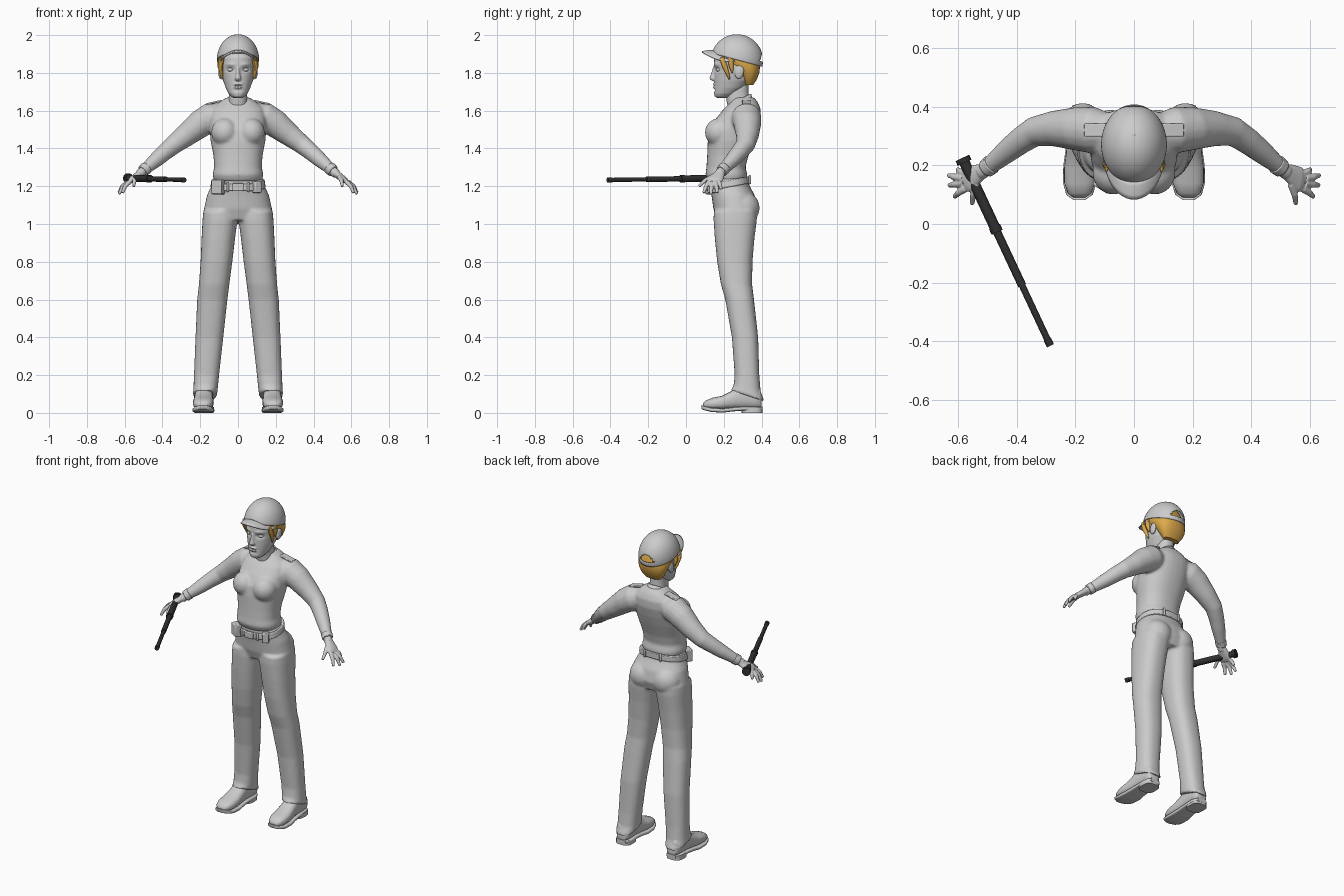
import bpy, bmesh, math
from mathutils import Vector, Matrix

if "Cube" in bpy.data.objects:
    bpy.data.objects.remove(bpy.data.objects["Cube"])


def material(name, rgb):
    m = bpy.data.materials.new(name)
    m.diffuse_color = (*rgb, 1)
    m.use_nodes = True
    m.node_tree.nodes["Principled BSDF"].inputs["Base Color"].default_value = m.diffuse_color
    return m


GREY = material("light_grey", (0.6, 0.6, 0.6))
GOLD = material("golden_hair", (0.72, 0.40, 0.07))
DARK = material("dark_rubber", (0.03, 0.03, 0.03))


def oval(c, u, v, n=24, e=2.0):
    """Superellipse ring around c with half axes u and v."""
    c, u, v = Vector(c), Vector(u), Vector(v)
    f = lambda t: math.copysign(abs(t) ** (2 / e), t)
    angles = [2 * math.pi * i / n for i in range(n)]
    return [c + u * f(math.cos(a)) + v * f(math.sin(a)) for a in angles]


def loft(bm, rings):
    rows = [[bm.verts.new(p) for p in r] for r in rings]
    n = len(rows[0])
    for a, b in zip(rows, rows[1:]):
        for i in range(n):
            bm.faces.new((a[i], a[(i + 1) % n], b[(i + 1) % n], b[i]))
    bm.faces.new(rows[0][::-1])
    bm.faces.new(rows[-1])


def stack(bm, rows, e=2.3, cx=0):
    """Horizontal sections: (z, half width, front y, back y)."""
    loft(bm, [oval((cx, (f + b) / 2, z), (w, 0, 0), (0, (b - f) / 2, 0), 32, e)
              for z, w, f, b in rows])


def tube(bm, pts, n=16):
    """Round tube through (x, y, z, radius)."""
    P = [Vector(p[:3]) for p in pts]
    rings = []
    for i, p in enumerate(pts):
        d = (P[min(i + 1, len(P) - 1)] - P[max(i - 1, 0)]).normalized()
        u = d.cross(Vector((0.1, 0.3, 1))).normalized()
        rings.append(oval(P[i], u * p[3], d.cross(u) * p[3], n))
    loft(bm, rings)


def ball(bm, c, r, rot=0, seg=24):
    m = Matrix.Translation(c) @ Matrix.Rotation(rot, 4, 'X') @ Matrix.Diagonal((*r, 1))
    return bmesh.ops.create_uvsphere(bm, u_segments=seg, v_segments=seg // 2,
                                     radius=1, matrix=m)["verts"]


def box(bm, c, size, rot=(0, 0, 0)):
    from mathutils import Euler
    m = Matrix.Translation(c) @ Euler(rot).to_matrix().to_4x4() @ Matrix.Diagonal((*size, 1))
    bmesh.ops.create_cube(bm, size=1, matrix=m)


def finish(bm, name, mat, mirror=False, voxel=0, smooth=4, sculpt=None, bevel=0, solid=0):
    if mirror:
        geo = bm.verts[:] + bm.edges[:] + bm.faces[:]
        new = bmesh.ops.duplicate(bm, geom=geo)["geom"]
        for v in new:
            if isinstance(v, bmesh.types.BMVert):
                v.co.x *= -1
    bmesh.ops.recalc_face_normals(bm, faces=bm.faces)
    me = bpy.data.meshes.new(name)
    bm.to_mesh(me)
    bm.free()
    ob = bpy.data.objects.new(name, me)
    bpy.context.collection.objects.link(ob)
    if voxel:
        r = ob.modifiers.new("blend", 'REMESH')
        r.mode, r.voxel_size = 'VOXEL', voxel
        s = ob.modifiers.new("soften", 'SMOOTH')
        s.factor, s.iterations = 0.5, smooth
    if solid:
        ob.modifiers.new("thickness", 'SOLIDIFY').thickness = solid
    if bevel:
        b = ob.modifiers.new("round", 'BEVEL')
        b.width, b.segments = bevel, 2
    if voxel:
        dg = bpy.context.evaluated_depsgraph_get()
        ob.data = bpy.data.meshes.new_from_object(ob.evaluated_get(dg))
        ob.modifiers.clear()
    if sculpt:
        for v in ob.data.vertices:
            sculpt(v.co)
    ob.data.materials.clear()
    ob.data.materials.append(mat)
    bpy.ops.object.select_all(action='DESELECT')
    ob.select_set(True)
    bpy.context.view_layer.objects.active = ob
    bpy.ops.object.shade_smooth_by_angle(angle=math.radians(45))
    return ob


# Shirt: torso, bust and sleeves blended together
bm = bmesh.new()
stack(bm, [(1.225, .125, .12, .32), (1.26, .135, .103, .325), (1.3, .126, .108, .315),
           (1.36, .13, .112, .33), (1.44, .145, .115, .36), (1.5, .15, .125, .38),
           (1.56, .15, .16, .395), (1.61, .14, .2, .395), (1.645, .1, .235, .38),
           (1.67, .06, .25, .36)])
for s in (-1, 1):
    ball(bm, (s * .07, .175, 1.485), (.072, .075, .075))
    tube(bm, [(s * .08, .315, 1.58, .06), (s * .14, .32, 1.565, .08), (s * .2, .325, 1.53, .074),
              (s * .275, .325, 1.47, .061), (s * .34, .315, 1.42, .051), (s * .385, .285, 1.383, .046),
              (s * .43, .25, 1.343, .041), (s * .5, .192, 1.283, .029)])
finish(bm, "shirt", GREY, voxel=.008, smooth=6)

# Sleeve cuffs
bm = bmesh.new()
tube(bm, [(.484, .205, 1.297, .034), (.505, .188, 1.279, .032)])
finish(bm, "sleeve_cuffs", GREY, mirror=True, bevel=.004)

# Hands: palm, four fingers and thumb
bm = bmesh.new()
tube(bm, [(.49, .2, 1.292, .024), (.52, .175, 1.265, .025)])
m = Vector((.72, -.42, -.55)).normalized()
side = Vector((.15, .9, -.1)).normalized()
up = m.cross(side).normalized()
loft(bm, [oval(Vector((.512, .182, 1.272)) + m * t, side * w, up * h)
          for t, w, h in ((0, .024, .02), (.03, .034, .019), (.07, .043, .017), (.09, .036, .012))])
for a, b in (((.575, .172, 1.225), (.602, .186, 1.185)), ((.585, .155, 1.222), (.632, .166, 1.165)),
             ((.583, .138, 1.22), (.63, .132, 1.158)), ((.575, .12, 1.222), (.612, .093, 1.165)),
             ((.535, .135, 1.25), (.552, .068, 1.2))):
    a, b = Vector(a), Vector(b)
    mid = a.lerp(b, .5) + Vector((.004, 0, .006))
    tube(bm, [(*a, .0125), (*mid, .0115), (*b, .008)], 10)
finish(bm, "hands", GREY, mirror=True, voxel=.0035, smooth=3)

# Trousers: hips, seat and legs blended together
bm = bmesh.new()
stack(bm, [(1.24, .134, .125, .325), (1.2, .142, .125, .338), (1.15, .165, .135, .365),
           (1.08, .18, .145, .38), (1.02, .17, .165, .36)])
for s in (-1, 1):
    ball(bm, (s * .08, .3, 1.085), (.09, .09, .09))
    loft(bm, [oval((s * (i + o) / 2, (f + b) / 2, z), ((o - i) / 2, 0, 0), (0, (b - f) / 2, -t), 32, 2.4)
              for z, i, o, f, b, t in
              ((1.07, .005, .183, .147, .375, 0), (1.02, .003, .188, .146, .375, 0),
               (.92, .016, .193, .153, .362, 0), (.8, .03, .198, .165, .352, 0),
               (.68, .046, .207, .185, .35, 0), (.6, .056, .216, .208, .36, 0),
               (.4, .078, .225, .243, .382, 0), (.2, .1, .233, .258, .388, 0),
               (.13, .107, .236, .252, .395, .015), (.09, .112, .239, .237, .416, .03))])
finish(bm, "trousers", GREY, voxel=.008, smooth=4)

# Shoes: uppers, then soles with heel blocks
bm = bmesh.new()
loft(bm, [oval((.18 + (.3 - y) * .03, y, (lo + hi) / 2), (w, 0, 0), (0, 0, (hi - lo) / 2), 24, 2.5)
          for y, w, lo, hi in ((.09, .02, .03, .05), (.105, .04, .024, .066), (.14, .053, .018, .08),
                               (.19, .055, .018, .09), (.24, .05, .02, .115), (.29, .047, .02, .15),
                               (.36, .047, .02, .15), (.39, .042, .02, .13), (.4, .03, .025, .1))])
finish(bm, "shoe_uppers", GREY, mirror=True)
bm = bmesh.new()
loft(bm, [oval((.18 + (.3 - y) * .03, y, lo + .011), (w, 0, 0), (0, 0, .011), 24, 5)
          for y, w, lo in ((.082, .02, .02), (.1, .045, .013), (.14, .057, .004), (.2, .058, .002),
                           (.25, .052, .008), (.3, .05, .012), (.37, .051, .012), (.405, .032, .012))])
loft(bm, [oval((.18, .35, z), (.05, 0, 0), (0, .055, 0), 24, 3) for z in (0, .03)])
finish(bm, "shoe_soles", GREY, mirror=True)

# Belt, buckle, pouches and loops, riding higher at the back
bm = bmesh.new()
loft(bm, [oval((0, .229, z), (w, 0, 0), (0, .113, .022), 40, 2.3)
          for z, w in ((1.195, .146), (1.232, .141))])
finish(bm, "belt", GREY, bevel=.004)
bm = bmesh.new()
box(bm, (0, .113, 1.195), (.06, .014, .042))
box(bm, (-.105, .135, 1.195), (.062, .04, .075), (0, 0, -.55))
box(bm, (.1, .137, 1.195), (.04, .035, .06), (0, 0, .5))
for x in (-.055, .055):
    box(bm, (x, .118, 1.195), (.014, .012, .05))
    box(bm, (x, .338, 1.235), (.014, .012, .05))
finish(bm, "belt_fittings", GREY, bevel=.005)

# Neck
bm = bmesh.new()
stack(bm, [(1.6, .058, .225, .36), (1.65, .05, .215, .335), (1.7, .048, .21, .33), (1.76, .05, .21, .33)])
finish(bm, "neck", GREY)

# Collar: standing band and two front points
bm = bmesh.new()
rows = []
for k, (w, d, z) in enumerate(((.055, .06, 1.69), (.075, .078, 1.625))):
    row = []
    for i in range(25):
        a = math.radians(-165 + 330 * i / 24)
        drop = .085 * ((1 - math.cos(a)) / 2) ** 1.2
        tip = .022 if k and i in (1, 23) else 0
        row.append(bm.verts.new((w * math.sin(a), .285 + d * math.cos(a) - tip * 1.3,
                                 z - drop * (.85 if k == 0 else .45) - tip)))
    rows.append(row)
for i in range(24):
    bm.faces.new((rows[0][i], rows[0][i + 1], rows[1][i + 1], rows[1][i]))
finish(bm, "collar", GREY, solid=.007)

# Shoulder straps
bm = bmesh.new()
box(bm, (.128, .32, 1.643), (.085, .045, .01), (0, .22, 0))
finish(bm, "shoulder_straps", GREY, mirror=True, bevel=.004)


# Head with nose, lips and ears; sockets and mouth line pressed in
def face(co):
    if co.y < .24:
        bump = lambda x, z, sx, sz: math.exp(-((abs(co.x) - x) / sx) ** 2 - ((co.z - z) / sz) ** 2)
        co.y += .012 * bump(.04, 1.817, .02, .013) - .005 * bump(.042, 1.845, .025, .009)
        co.y += .006 * bump(0, 1.731, .024, .0035) + .004 * bump(0, 1.708, .02, .006)


bm = bmesh.new()
stack(bm, [(1.667, .024, .165, .22), (1.675, .036, .152, .245), (1.69, .05, .148, .27),
           (1.72, .065, .15, .31), (1.76, .079, .15, .345), (1.8, .087, .15, .365),
           (1.84, .09, .147, .375), (1.88, .09, .15, .375), (1.93, .072, .18, .36)], 2.15)
loft(bm, [oval((0, y, z), (w, 0, 0), (0, d, 0), 16)
          for z, w, y, d in ((1.83, .009, .155, .012), (1.795, .011, .149, .017),
                             (1.772, .017, .146, .022), (1.764, .016, .148, .02), (1.757, .01, .152, .012))])
for z in (1.738, 1.724):
    ball(bm, (0, .152, z), (.024, .011, .0075))
for s in (-1, 1):
    ball(bm, (s * .093, .283, 1.805), (.011, .024, .038), -.2)
finish(bm, "head", GREY, voxel=.004, smooth=3, sculpt=face)

# Eyes
bm = bmesh.new()
ball(bm, (.039, .1745, 1.817), (.017, .015, .011))
finish(bm, "eyes", GREY, mirror=True)

# Hair with side locks
bm = bmesh.new()
stack(bm, [(1.735, .052, .31, .355), (1.765, .076, .295, .375), (1.8, .092, .272, .388),
           (1.835, .1, .23, .392), (1.86, .101, .185, .388), (1.89, .098, .175, .375),
           (1.93, .08, .2, .36), (1.96, .04, .24, .33)])
for s in (-1, 1):
    tube(bm, [(s * .086, .19, 1.88, .014), (s * .094, .205, 1.835, .014),
              (s * .088, .222, 1.79, .009), (s * .083, .23, 1.765, .003)], 8)
    tube(bm, [(s * .09, .235, 1.88, .016), (s * .097, .24, 1.835, .013), (s * .091, .245, 1.8, .004)], 8)
finish(bm, "hair", GOLD)

# Cap crown: tilted half dome with a rear opening above the strap
bm = bmesh.new()
bmesh.ops.create_uvsphere(bm, u_segments=64, v_segments=48, radius=1)
R = Matrix.Diagonal((.108, .134, .132, 1))
bm.transform(R)
gone = []
for f in bm.faces:
    c = f.calc_center_median()
    hole = c.y > 0 and c.z > .022 and (c.x / .048) ** 2 + ((c.z - .02) / .045) ** 2 < 1
    if c.z < 0 or hole:
        gone.append(f)
bmesh.ops.delete(bm, geom=gone, context='FACES')
bm.transform(Matrix.Translation((0, .27, 1.868)) @ Matrix.Rotation(math.radians(-15), 4, 'X'))
finish(bm, "cap_crown", GREY, solid=-.004)

# Cap button
bm = bmesh.new()
ball(bm, (0, .305, 1.995), (.01, .01, .006), -.26, 16)
finish(bm, "cap_button", GREY)

# Cap brim: arched crescent
bm = bmesh.new()
grid = []
for i in range(25):
    a = math.radians(-85 + 170 * i / 24)
    row = []
    for j in range(5):
        v = j / 4
        row.append(bm.verts.new(((.104 + .003 * v) * math.sin(a),
                                 .27 - .125 * math.cos(a) - .062 * v * math.cos(a) ** .6,
                                 1.922 - .056 * math.sin(a) ** 2 - .008 * v * v)))
    grid.append(row)
for a, b in zip(grid, grid[1:]):
    for j in range(4):
        bm.faces.new((a[j], b[j], b[j + 1], a[j + 1]))
finish(bm, "cap_brim", GREY, solid=.007)

# Telescopic baton: pommel, grip and two thinner sections
bm = bmesh.new()
A, B = Vector((-.585, .225, 1.243)), Vector((-.285, -.415, 1.233))
for t0, t1, r in ((0, .025, .026), (.025, .38, .0185), (.365, .395, .021), (.39, .68, .0145),
                  (.68, .97, .0115), (.965, 1, .0135)):
    tube(bm, [(*A.lerp(B, t0), r), (*A.lerp(B, t1), r)], 16)
finish(bm, "baton", DARK)
